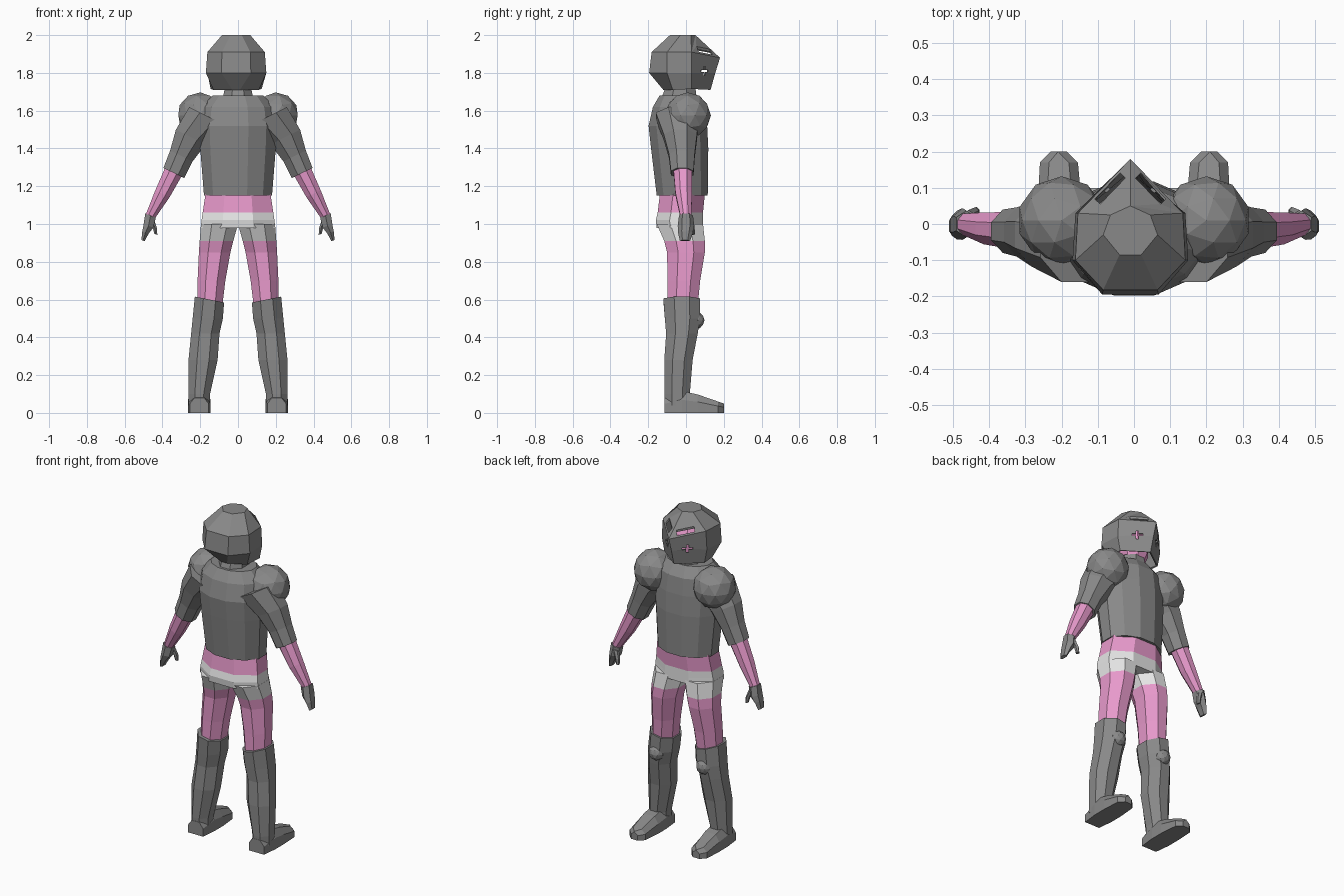
import bpy, bmesh, math
from mathutils import Vector, Matrix

if "Cube" in bpy.data.objects:
    bpy.data.objects.remove(bpy.data.objects["Cube"])


def material(name, rgb):
    m = bpy.data.materials.new(name)
    m.diffuse_color = (*rgb, 1)
    m.use_nodes = True
    m.node_tree.nodes["Principled BSDF"].inputs["Base Color"].default_value = m.diffuse_color
    return m


ARMOUR = material("dark grey armour", (0.25, 0.25, 0.25))
PINK = material("pink cloth", (0.80, 0.32, 0.60))
LIGHT = material("light grey cloth", (0.78, 0.78, 0.78))


def finish(bm, name, mats, mirror=False):
    bmesh.ops.recalc_face_normals(bm, faces=bm.faces)
    me = bpy.data.meshes.new(name)
    bm.to_mesh(me)
    bm.free()
    ob = bpy.data.objects.new(name, me)
    bpy.context.scene.collection.objects.link(ob)
    for m in mats:
        me.materials.append(m)
    if mirror:
        mod = ob.modifiers.new("mirror", 'MIRROR')
        mod.use_mirror_merge = False
    return ob


def loft(name, rings, mats, mirror=False, bottom=True, rule=None):
    """Skin a list of equal-length point rings and cap the ends."""
    bm = bmesh.new()
    rows = [[bm.verts.new(p) for p in r] for r in rings]
    n = len(rows[0])
    for a, b in zip(rows, rows[1:]):
        for i in range(n):
            j = (i + 1) % n
            bm.faces.new((a[i], a[j], b[j], b[i]))
    if bottom:
        bm.faces.new(rows[0])
    bm.faces.new(rows[-1])
    if rule:
        for f in bm.faces:
            f.material_index = rule(f.calc_center_median())
    return finish(bm, name, mats, mirror)


def ring(c, hx, hy, tilt=0.0, n=8):
    """Flat-sided oval ring about c, filling its half extents, tilted about y."""
    k = 1 / math.cos(math.pi / n)
    pts = []
    for i in range(n):
        a = 2 * math.pi * (i + 0.5) / n
        u, v = hx * k * math.cos(a), hy * k * math.sin(a)
        pts.append((c[0] + u * math.cos(tilt), c[1] + v, c[2] + u * math.sin(tilt)))
    return pts


def box_ring(z, x0, x1, y0, y1, tilt=0.0, n=8):
    return ring(((x0 + x1) / 2, (y0 + y1) / 2, z), (x1 - x0) / 2, (y1 - y0) / 2, tilt, n)


def ball(name, c, r, sub):
    bm = bmesh.new()
    bmesh.ops.create_icosphere(bm, subdivisions=sub, radius=r, matrix=Matrix.Translation(c))
    return finish(bm, name, [ARMOUR], True)


# Torso armour and collar
loft("torso_armour", [box_ring(*r, n=12) for r in (
    (1.15, -.18, .18, -.155, .115), (1.40, -.20, .20, -.185, .118),
    (1.52, -.205, .205, -.198, .112), (1.62, -.19, .19, -.175, .10),
    (1.68, -.135, .135, -.14, .06))], [ARMOUR])
loft("collar", [box_ring(1.64, -.085, .085, -.14, .06),
                box_ring(1.72, -.07, .07, -.11, .05)], [ARMOUR])

# Waist and hips: pink above, light grey below
loft("waist_and_hips", [box_ring(*r) for r in (
    (0.98, -.197, .197, -.155, .09), (1.02, -.193, .193, -.16, .09),
    (1.06, -.187, .187, -.15, .09), (1.16, -.172, .172, -.138, .10))],
    [LIGHT, PINK], rule=lambda c: int(c.z > 1.06))

# Thighs, light grey at the top
loft("thigh", [box_ring(*r) for r in (
    (0.55, .085, .215, -.10, .06), (0.70, .067, .214, -.098, .075),
    (0.85, .04, .207, -.10, .10), (0.91, .025, .203, -.115, .10),
    (1.00, .0, .196, -.155, .09))],
    [PINK, LIGHT], True, rule=lambda c: int(c.z > 0.91))

# Boots: shaft and pointed foot
loft("boot_shaft", [box_ring(*r) for r in (
    (0.04, .15, .262, -.112, .02), (0.10, .148, .262, -.115, .02),
    (0.28, .108, .262, -.115, .035), (0.42, .098, .248, -.105, .062),
    (0.50, .08, .24, -.112, .075), (0.60, .072, .23, -.12, .075, .2))],
    [ARMOUR], True)
feet = ((-.115, .155, .255, .08), (-.02, .145, .266, .115), (.06, .145, .266, .098),
        (.17, .155, .26, .06), (.20, .185, .23, .05))
loft("boot_foot", [[(x0, y, .0), (x1, y, .0), (x1, y, h * .6),
                    (x1 - .025, y, h), (x0 + .025, y, h), (x0, y, h * .6)]
                   for y, x0, x1, h in feet][::-1], [ARMOUR], True)
ball("knee_guard", (.16, .05, .49), .048, 2)

# Shoulder guards and sleeves
ball("shoulder_guard", (.20, .01, 1.575), .122, 2)
T = 0.46
loft("sleeve", [ring(*r, T) for r in (
    ((.34, -.02, 1.27), .061, .06), ((.30, -.022, 1.36), .066, .068),
    ((.25, -.03, 1.46), .088, .088), ((.16, -.045, 1.57), .11, .115))],
    [ARMOUR], True)

# Forearm, hand, fingers and thumb
loft("forearm", [ring(*r, T) for r in (
    ((.47, 0, 1.03), .025, .028), ((.40, -.012, 1.16), .042, .044),
    ((.335, -.017, 1.29), .05, .05))], [PINK], True)
loft("hand", [ring(*r, .35, 6) for r in (
    ((.503, -.005, .912), .009, .024), ((.49, -.003, .955), .018, .034),
    ((.474, 0, .99), .027, .038), ((.463, 0, 1.045), .03, .032))], [ARMOUR], True)
loft("thumb", [ring(*r, .25, 6) for r in (
    ((.435, .034, .945), .008, .011), ((.44, .03, .98), .012, .014),
    ((.458, .02, 1.025), .015, .016))], [ARMOUR], True)

# Head inside the helmet
loft("head", [ring(*r) for r in (
    ((-.01, -.02, 1.68), .05, .05), ((-.01, -.02, 1.75), .075, .09),
    ((-.01, -.04, 1.86), .09, .10), ((-.01, -.04, 1.93), .05, .06))], [PINK])


# Helmet shell with a pointed visor; half outline runs from front to back
def helmet_ring(half):
    c = -.01
    return ([(c, half[0][0], half[0][1])]
            + [(c + x, y, z) for x, y, z in half[1:]]
            + [(c - x, y, z) for x, y, z in half[:0:-1]])


helmet = loft("helmet", [helmet_ring(h) for h in (
    [(.13, 1.71), (.135, .03, 1.715), (.12, -.07, 1.71), (.02, -.12, 1.71)],
    [(.155, 1.80), (.152, .03, 1.80), (.16, -.10, 1.80), (.078, -.195, 1.80)],
    [(.18, 1.88), (.145, .03, 1.91), (.152, -.10, 1.91), (.075, -.182, 1.91)],
    [(.05, 2.0), (.055, .025, 2.0), (.075, -.03, 2.0), (.03, -.085, 2.0)])],
    [ARMOUR], bottom=False)
shell = helmet.modifiers.new("shell", 'SOLIDIFY')
shell.thickness = .01
shell.offset = -1

# Cutters for the eye slits and the cross-shaped vents
bm = bmesh.new()
for s in (-1, 1):
    turn = Matrix.Rotation(-s * math.radians(46), 4, 'Z')
    for centre, size in (((.056, .098, 1.925), (.10, .02, .09)),):
        bmesh.ops.create_cube(bm, size=1, matrix=Matrix.Translation(
            (s * centre[0] - .01, centre[1], centre[2])) @ turn @ Matrix.Diagonal((*size, 1)))
slits = finish(bm, "slit_cutter", [ARMOUR])


def vent_cutter(name, w, h):
    b = bmesh.new()
    for s in (-1, 1):
        turn = Matrix.Rotation(-s * math.radians(46), 4, 'Z')
        bmesh.ops.create_cube(b, size=1, matrix=Matrix.Translation(
            (s * .065 - .01, .095, 1.81)) @ turn @ Matrix.Diagonal((w, .06, h, 1)))
    return finish(b, name, [ARMOUR])


for cutter in (slits, vent_cutter("vent_cutter_wide", .06, .012),
               vent_cutter("vent_cutter_tall", .014, .05)):
    cutter.hide_render = True
    cutter.hide_set(True)
    mod = helmet.modifiers.new(cutter.name, 'BOOLEAN')
    mod.operation = 'DIFFERENCE'
    mod.solver = 'EXACT'
    mod.object = cutter
